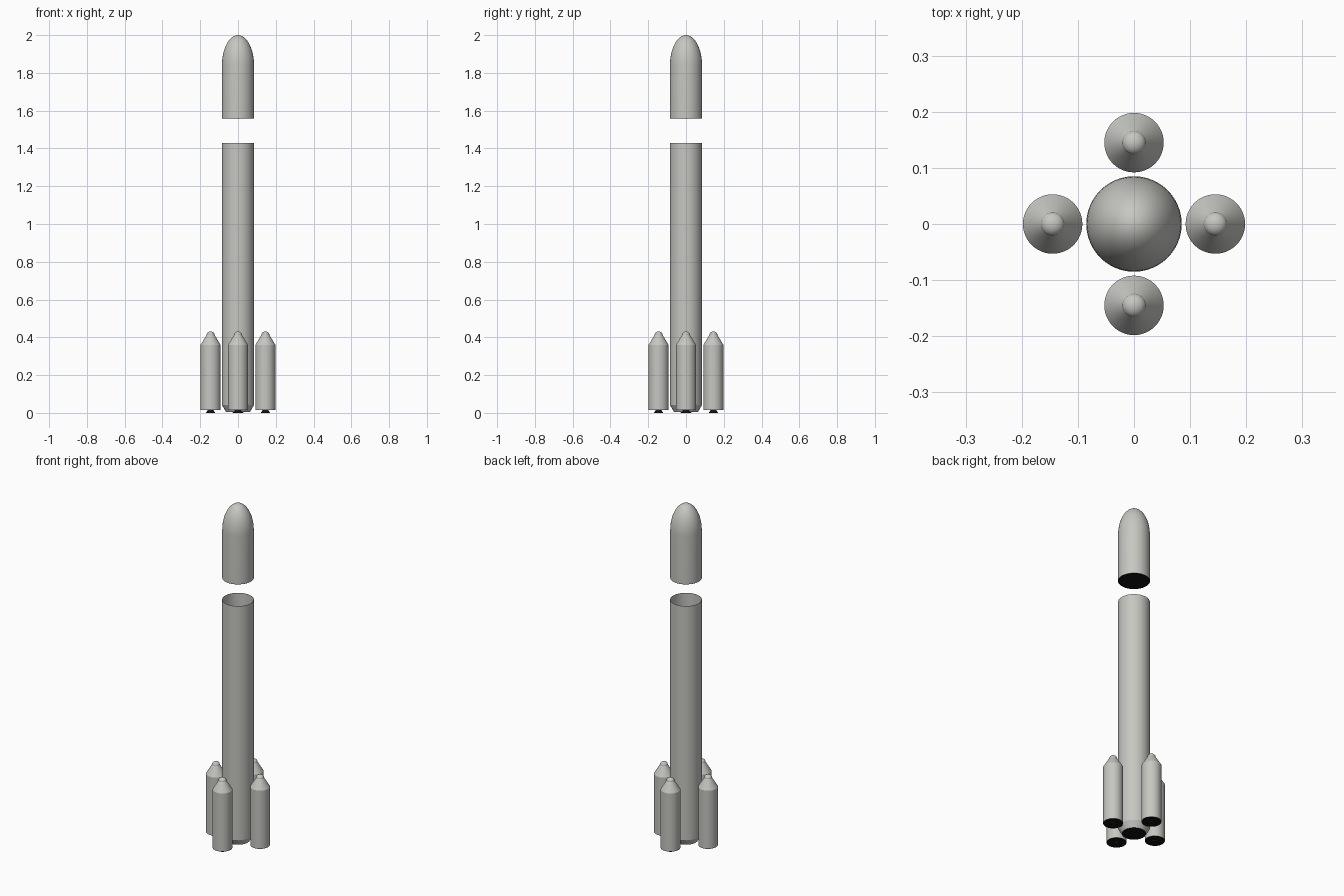
import bpy
import bmesh
from math import cos, sin, pi, radians

cube = bpy.data.objects.get("Cube")
if cube:
    bpy.data.objects.remove(cube, do_unlink=True)


def material(name, rgb):
    mat = bpy.data.materials.new(name)
    mat.use_nodes = True
    color = (*rgb, 1)
    mat.diffuse_color = color
    mat.node_tree.nodes["Principled BSDF"].inputs["Base Color"].default_value = color
    return mat


HULL = material("pale grey", (0.56, 0.57, 0.53))
DARK = material("black", (0.006, 0.006, 0.006))


def lathe(name, profile, mat, location=(0, 0, 0), sides=48):
    """Revolve (radius, height) points about z; zero radius closes an end."""
    bm = bmesh.new()
    rings = []
    for r, z in profile:
        count = sides if r > 0 else 1
        rings.append([bm.verts.new((r * cos(2 * pi * i / sides),
                                    r * sin(2 * pi * i / sides), z))
                      for i in range(count)])
    for low, high in zip(rings, rings[1:]):
        for i in range(sides):
            j = (i + 1) % sides
            corners = [low[i % len(low)], low[j % len(low)],
                       high[j % len(high)], high[i % len(high)]]
            bm.faces.new(list(dict.fromkeys(corners)))
    bmesh.ops.recalc_face_normals(bm, faces=bm.faces)
    mesh = bpy.data.meshes.new(name)
    bm.to_mesh(mesh)
    bm.free()
    mesh.materials.append(mat)
    obj = bpy.data.objects.new(name, mesh)
    obj.location = location
    bpy.context.collection.objects.link(obj)
    bpy.ops.object.select_all(action='DESELECT')
    obj.select_set(True)
    bpy.context.view_layer.objects.active = obj
    bpy.ops.object.shade_smooth_by_angle(angle=radians(30))
    return obj


def dome(radius, base, height, steps, power=1.0):
    """Profile points from the base rim up to a closed tip."""
    points = [(radius * cos(pi / 2 * i / steps) ** power,
               base + height * sin(pi / 2 * i / steps)) for i in range(steps)]
    return points + [(0, base + height)]


R = 0.085          # core radius
TOP = 1.43         # open top of the core
WALL = 0.001

# Core stage: thin open tube with a tapered tail
lathe("core_stage", [(0.064, 0.006), (R, 0.042), (R, TOP),
                     (R - WALL, TOP), (R - WALL, 0.045), (0, 0.045)], HULL)
lathe("core_engine_plate", [(0, 0.006), (0.064, 0.006), (0.064, 0.008), (0, 0.008)], DARK)
lathe("core_nozzle", [(0, 0), (0.03, 0), (0.022, 0.007)], DARK)

# Separated nose fairing with a dark base
lathe("nose_fairing", [(R, 1.56)] + dome(R, 1.84, 0.16, 14), HULL)
lathe("fairing_base", [(0, 1.559), (R, 1.559), (R, 1.561), (0, 1.561)], DARK)

# Four side boosters, each with a cone, rounded cap, dark base and nozzle
for side, (dx, dy) in {"left": (1, 0), "right": (-1, 0),
                       "front": (0, -1), "back": (0, 1)}.items():
    spot = (dx * 0.145, dy * 0.145, 0)
    lathe(side + "_booster", [(0.053, 0.016), (0.053, 0.36), (0.021, 0.413)]
          + dome(0.021, 0.415, 0.016, 6), HULL, spot)
    lathe(side + "_booster_base", [(0, 0.015), (0.053, 0.015), (0.053, 0.017), (0, 0.017)],
          DARK, spot)
    lathe(side + "_booster_nozzle", [(0, 0), (0.024, 0), (0.015, 0.016)], DARK, spot)
